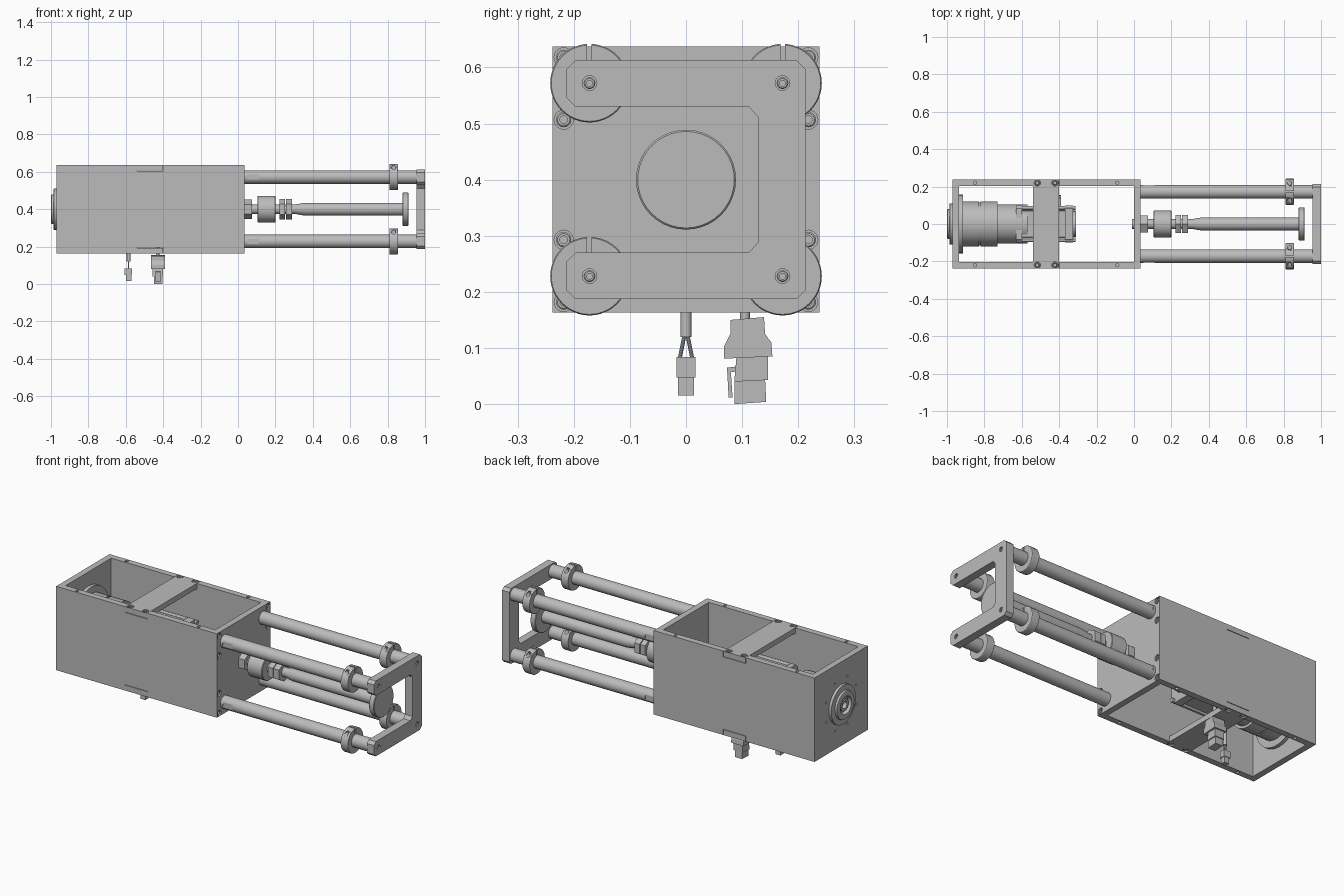
import bpy, bmesh, math
from mathutils import Vector, Matrix

cube = bpy.data.objects.get("Cube")
if cube:
    bpy.data.objects.remove(cube, do_unlink=True)

grey = bpy.data.materials.new("machined_grey")
grey.use_nodes = True
grey.diffuse_color = (0.5, 0.5, 0.5, 1)
grey.node_tree.nodes["Principled BSDF"].inputs["Base Color"].default_value = (0.5, 0.5, 0.5, 1)

MID = 0.4      # height of the main axis
ROD = 0.172    # guide rod offset from the main axis
WALL = 0.035
HALF = 0.238
SIGNS = (-1, 1)
X, Y, Z = Vector((1, 0, 0)), Vector((0, 1, 0)), Vector((0, 0, 1))


def finish(name, bm, smooth=False):
    bmesh.ops.recalc_face_normals(bm, faces=bm.faces)
    mesh = bpy.data.meshes.new(name)
    bm.to_mesh(mesh)
    bm.free()
    mesh.materials.append(grey)
    obj = bpy.data.objects.new(name, mesh)
    bpy.context.collection.objects.link(obj)
    bpy.ops.object.select_all(action="DESELECT")
    obj.select_set(True)
    bpy.context.view_layer.objects.active = obj
    if smooth:
        bpy.ops.object.shade_smooth_by_angle(angle=math.radians(30))
    return obj


def box(name, xs, ys, zs):
    bm = bmesh.new()
    bmesh.ops.create_cube(bm, size=1)
    for v in bm.verts:
        v.co = [a + (b - a) * (c + 0.5) for (a, b), c in zip((xs, ys, zs), v.co)]
    return finish(name, bm)


def lathe(name, profile, at=(0, 0, MID), axis=X, sides=40):
    """Spin (distance, radius) points about an axis through a point."""
    bm = bmesh.new()
    verts = [bm.verts.new((d, 0, r)) for d, r in profile]
    edges = [bm.edges.new(pair) for pair in zip(verts, verts[1:])]
    bmesh.ops.spin(bm, geom=verts + edges, cent=(0, 0, 0), axis=X,
                   angle=math.tau, steps=sides)
    bmesh.ops.remove_doubles(bm, verts=bm.verts, dist=1e-5)
    turn = X.rotation_difference(axis).to_matrix().to_4x4()
    bm.transform(Matrix.Translation(at) @ turn)
    return finish(name, bm, sides > 8)


def cyl(name, start, end, r, at=(0, 0, MID), axis=X, sides=40):
    return lathe(name, [(start, 0), (start, r), (end, r), (end, 0)], at, axis, sides)


def prism(name, outline, x0, x1):
    """Extrude a (y, z) outline along x."""
    bm = bmesh.new()
    face = bm.faces.new([bm.verts.new((x0, y, z)) for y, z in outline])
    side = bmesh.ops.extrude_face_region(bm, geom=[face])["geom"]
    bmesh.ops.translate(bm, vec=(x1 - x0, 0, 0),
                        verts=[v for v in side if isinstance(v, bmesh.types.BMVert)])
    return finish(name, bm)


def cut(obj, cutter):
    cutter.hide_render = True
    mod = obj.modifiers.new("cut", "BOOLEAN")
    mod.operation, mod.solver, mod.object = "DIFFERENCE", "EXACT", cutter
    bpy.context.view_layer.objects.active = obj
    bpy.ops.object.modifier_apply(modifier=mod.name)
    bpy.data.objects.remove(cutter, do_unlink=True)


def screw(name, obj, at, axis, r=0.017):
    """Counterbore with a socket head screw inside; axis points out."""
    cut(obj, cyl("hole", -0.018, 0.01, r, at, axis, 20))
    lathe(name, [(-0.019, 0), (-0.019, r * 0.8), (-0.005, r * 0.8), (-0.003, r * 0.65),
                 (-0.003, r * 0.4), (-0.012, r * 0.4), (-0.012, 0)], at, axis, 20)


# Housing: two end plates and two side walls
low, high = MID - 0.237, MID + 0.237
back_plate = box("back_plate", (-0.97, -0.97 + WALL), (-HALF, HALF), (low, high))
front_plate = box("front_plate", (0, WALL), (-HALF, HALF), (low, high))
for plate, x, axis in ((back_plate, -0.97, -X), (front_plate, WALL, X)):
    for sy in SIGNS:
        for dz in (-0.218, -0.107, 0.107, 0.218):
            screw("end_plate_screw", plate, (x, sy * 0.218, MID + dz), axis)
for i in range(8):
    a = math.tau * (i + 0.5) / 8
    at = (-0.97, 0.145 * math.cos(a), MID + 0.145 * math.sin(a))
    cut(back_plate, cyl("hole", -0.01, 0.012, 0.006, at, X, 12))

for sy in SIGNS:
    wall = box("side_wall", (-0.97 + WALL, 0), sorted((sy * 0.203, sy * HALF)), (low, high))
    for z in (low, high):
        cut(wall, box("notch", (-0.541, -0.399), (-0.3, 0.3), (z - 0.033, z + 0.033)))
        for x in (-0.85, -0.09):
            cut(wall, cyl("hole", -0.015, 0.015, 0.009, (x, sy * 0.22, z), Z, 16))

# Cross bars let into the walls, top and bottom
for name, z0, z1, z, axis in (("top_cross_bar", high - 0.03, high, high, Z),
                              ("bottom_cross_bar", low, low + 0.03, low, -Z)):
    bar = box(name, (-0.54, -0.4), (-HALF, HALF), (z0, z1))
    for x in (-0.517, -0.423):
        for sy in SIGNS:
            screw("bar_screw", bar, (x, sy * 0.22, z), axis)

# Rear bearing boss
lathe("rear_bearing", [(-0.965, 0), (-0.965, 0.11), (-0.985, 0.11), (-0.987, 0.08),
                       (-0.998, 0.078), (-1, 0.073), (-1, 0.05), (-0.976, 0.05),
                       (-0.976, 0.034), (-0.992, 0.034), (-0.992, 0.02), (-0.97, 0.02),
                       (-0.97, 0)])

# Motor and gearbox
lathe("gearbox", [(-0.935, 0), (-0.935, 0.157), (-0.915, 0.157), (-0.915, 0.12),
                  (-0.83, 0.12), (-0.83, 0.115), (-0.82, 0.115), (-0.82, 0.12),
                  (-0.73, 0.12), (-0.73, 0.105), (-0.57, 0.105), (-0.57, 0)])
for name, x0, x1, h in (("motor_flange", -0.63, -0.6, 0.1), ("motor_body", -0.6, -0.37, 0.088),
                        ("motor_end_cap", -0.37, -0.325, 0.1)):
    c = h - 0.018
    prism(name, [(-h, MID - c), (-c, MID - h), (c, MID - h), (h, MID - c),
                 (h, MID + c), (c, MID + h), (-c, MID + h), (-h, MID + c)], x0, x1)
cyl("motor_rear_cover", -0.325, -0.31, 0.07)
for sy in SIGNS:
    for sz in SIGNS:
        cyl("motor_bolt", -0.6, -0.312, 0.012, (0, sy * 0.085, MID + sz * 0.085), X, 12)

# Guide rods with clamp collars
for sy in SIGNS:
    for sz in SIGNS:
        y, z = sy * ROD, MID + sz * ROD
        rod = cyl("guide_rod", 0.02, 0.957, 0.036, (0, y, z))
        cut(rod, box("flat", (0.05, 0.11), sorted((y + sy * 0.033, y + sy * 0.05)),
                     (z - 0.05, z + 0.05)))
        collar = lathe("clamp_collar", [(0.81, 0.0362), (0.81, 0.068), (0.813, 0.07),
                                        (0.852, 0.07), (0.855, 0.068), (0.855, 0.0362),
                                        (0.81, 0.0362)], (0, y, z), X, 48)
        cut(collar, box("slot", (0.8, 0.87), (y - 0.004, y + 0.004), (z + 0.03, z + 0.08)))
        for side in SIGNS:
            cut(collar, cyl("hole", 0.022, 0.08, 0.011, (0.8325, y, z + 0.05), side * Y, 16))

# C-shaped end bracket, open to the front
o, i, c = 0.213, 0.128, 0.016
upper = [(-o, i + 0.002 + c), (-o + c, i + 0.002), (i - c, i + 0.002), (i, i - c)]
outer = [(o, o - c), (o - c, o), (-o + c, o), (-o, o - c)]
outline = upper + [(y, -z) for y, z in reversed(upper)]
outline += [(y, -z) for y, z in reversed(outer)] + outer
bracket = prism("end_bracket", [(y, MID + z) for y, z in outline], 0.955, 1.0)
for sy in SIGNS:
    for sz in SIGNS:
        screw("bracket_screw", bracket, (1.0, sy * ROD, MID + sz * ROD), X, 0.013)

# Drive spindle on the main axis
cyl("spindle_stub", -0.012, 0.24, 0.026)
for x0, x1, r in ((0.036, 0.074, 0.053), (0.222, 0.252, 0.055), (0.256, 0.29, 0.055)):
    cyl("hex_nut", x0, x1, r, sides=6)
lathe("coupling", [(0.105, 0), (0.105, 0.069), (0.108, 0.072), (0.197, 0.072),
                   (0.2, 0.069), (0.2, 0)])
lathe("piston_rod", [(0.25, 0), (0.25, 0.026), (0.31, 0.026), (0.355, 0.034),
                     (0.89, 0.034), (0.89, 0)])
lathe("push_disc", [(0.88, 0), (0.88, 0.086), (0.883, 0.089), (0.909, 0.089),
                    (0.912, 0.086), (0.912, 0)])

# Small hanging plug
cyl("small_cable", 0.12, 0.33, 0.01, (-0.585, 0, 0), Z, 16)
for sy in SIGNS:
    lean = Vector((0, sy * 0.2, -1)).normalized()
    cyl("small_wire", -0.005, 0.042, 0.0035, (-0.585, sy * 0.003, 0.122), lean, 10)
box("small_plug_body", (-0.606, -0.566), (-0.017, 0.017), (0.047, 0.084))
box("small_plug_tip", (-0.6, -0.57), (-0.014, 0.014), (0.015, 0.047))

# Large hanging plug
cyl("large_cable", 0.15, 0.34, 0.009, (-0.43, 0.105, 0), Z, 16)
prism("large_plug_housing", [(0.079, 0.15), (0.139, 0.155), (0.141, 0.125), (0.152, 0.11),
                             (0.154, 0.085), (0.068, 0.081), (0.068, 0.103),
                             (0.079, 0.125)], -0.466, -0.39)
prism("large_plug_middle", [(0.09, 0.085), (0.146, 0.085), (0.146, 0.043), (0.086, 0.04)],
      -0.457, -0.4)
prism("large_plug_tip", [(0.086, 0.042), (0.141, 0.044), (0.143, 0.004), (0.086, 0)],
      -0.45, -0.405)
prism("large_plug_latch", [(0.073, 0.065), (0.09, 0.067), (0.09, 0.058), (0.08, 0.057),
                           (0.083, 0.012), (0.076, 0.012)], -0.44, -0.415)
